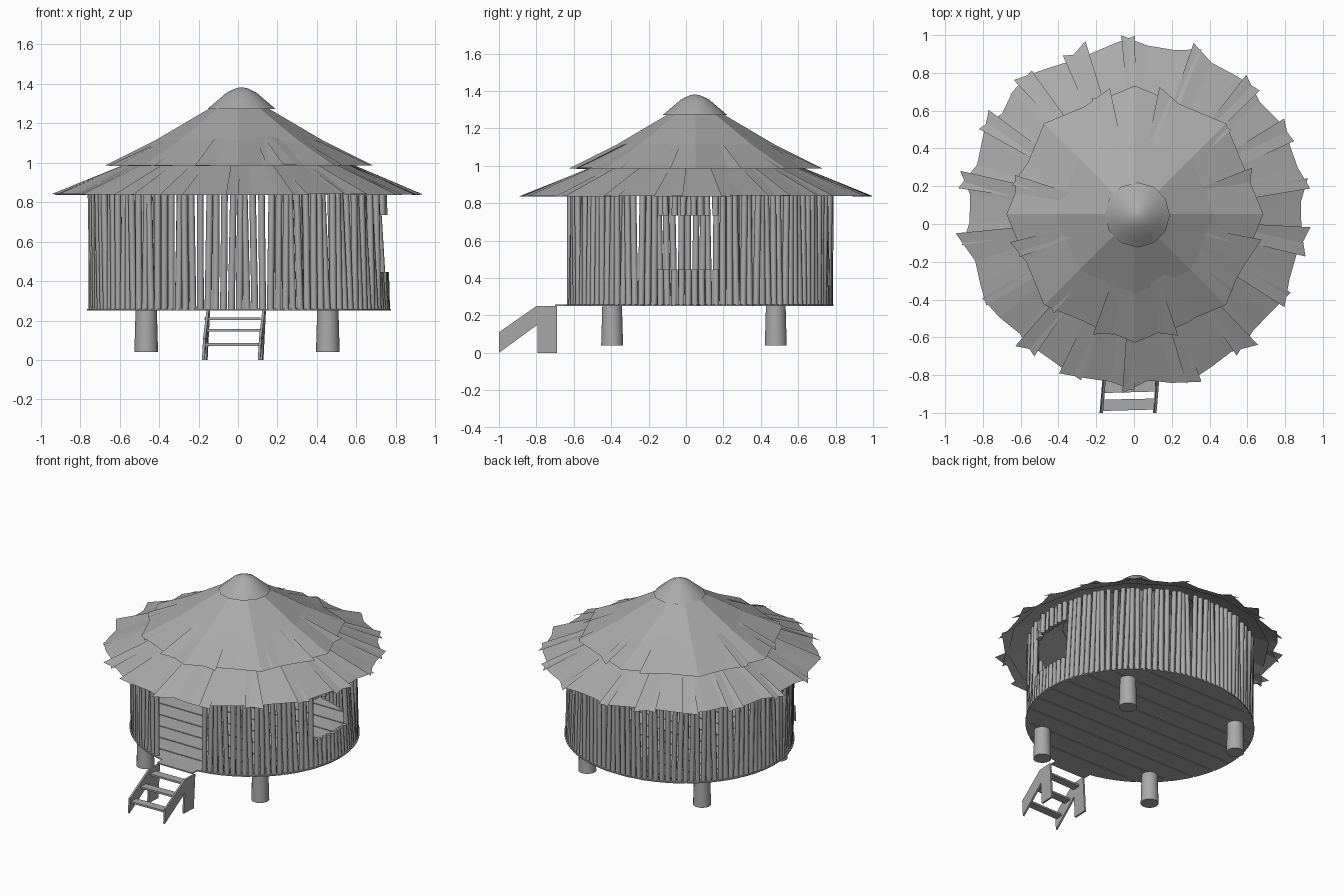
import bpy, bmesh, math, random
from mathutils import Vector

if "Cube" in bpy.data.objects:
    bpy.data.objects.remove(bpy.data.objects["Cube"])

random.seed(7)
CX, CY = 0.006, 0.067           # hut centre
FLOOR = 0.25
GREY = bpy.data.materials.new("dark_grey")
GREY.diffuse_color = (0.4, 0.4, 0.4, 1)
GREY.use_nodes = True
GREY.node_tree.nodes["Principled BSDF"].inputs["Base Color"].default_value = GREY.diffuse_color


def finish(bm, name, smooth=False):
    me = bpy.data.meshes.new(name)
    bm.to_mesh(me)
    bm.free()
    me.materials.append(GREY)
    ob = bpy.data.objects.new(name, me)
    bpy.context.collection.objects.link(ob)
    if smooth:
        bpy.context.view_layer.objects.active = ob
        ob.select_set(True)
        bpy.ops.object.shade_smooth_by_angle(angle=math.radians(50))
        ob.select_set(False)
    return ob


def loft(bm, rings, cap=True):
    """Join equal-length rings of points into a tube."""
    vs = [[bm.verts.new(p) for p in r] for r in rings]
    n = len(vs[0])
    for a, b in zip(vs, vs[1:]):
        for i in range(n):
            j = (i + 1) % n
            bm.faces.new((a[i], a[j], b[j], b[i]))
    if cap:
        bm.faces.new(vs[0][::-1])
        bm.faces.new(vs[-1])


def ring(x, y, z, r, n, turn=0.0):
    return [Vector((x + r * math.cos(turn + math.tau * i / n),
                    y + r * math.sin(turn + math.tau * i / n), z)) for i in range(n)]


def prism(bm, pts, offset):
    """Extrude a closed outline along a vector."""
    loft(bm, [[Vector(p) for p in pts], [Vector(p) + Vector(offset) for p in pts]])
    bmesh.ops.recalc_face_normals(bm, faces=bm.faces)


# legs
for i, (x, y) in enumerate([(-0.465, -0.395), (0.455, -0.395), (-0.465, 0.48), (0.455, 0.48)]):
    bm = bmesh.new()
    loft(bm, [ring(x, y, 0.04, 0.06, 14), ring(x, y, FLOOR, 0.054, 14)])
    finish(bm, f"leg_{i + 1}", True)

# floor planks running left to right, trimmed to an oval
bm = bmesh.new()
RX, RY, PLANKS = 0.77, 0.725, 10
w = 2 * RY / PLANKS
for k in range(PLANKS):
    y0, y1 = -RY + k * w + 0.004, -RY + (k + 1) * w - 0.004
    ys = [y0 + (y1 - y0) * t / 6 for t in range(7)]
    half = [RX * math.sqrt(max(0.0001, 1 - (y / RY) ** 2)) for y in ys]
    pts = [(CX + h, CY + y, FLOOR) for y, h in zip(ys, half)]
    pts += [(CX - h, CY + y, FLOOR) for y, h in reversed(list(zip(ys, half)))]
    prism(bm, pts, (0, 0, 0.008))
finish(bm, "floor_planks")

# wall poles with a door gap at the front and a window gap on the right
bm = bmesh.new()
N = 118
WX, WY = 0.747, 0.702


def pole(x, y, lean, z0, z1):
    rings = []
    for z in (z0, z1):
        t = (z - FLOOR) / 0.62
        rings.append(ring(x + lean[0] * t, y + lean[1] * t, z, 0.0175 - 0.001 * t, 8))
    loft(bm, rings)


for i in range(N):
    a = math.tau * (i + 0.5) / N
    x, y = CX + WX * math.cos(a), CY + WY * math.sin(a)
    lean = (random.uniform(-0.014, 0.014) - 0.025 * max(0, math.cos(a)),
            random.uniform(-0.014, 0.014))
    if y < 0 and -0.2 < x < 0.15:
        continue
    if x > 0 and -0.155 < y < 0.195:
        pole(x, y, lean, FLOOR, 0.445)
        pole(x, y, lean, 0.735, 0.88)
    else:
        pole(x, y, lean, FLOOR, 0.88)
finish(bm, "wall_poles", True)

# roof: underlying cones
RXC, RYC = 0.005, 0.052


def cone(name, profile, n):
    bm = bmesh.new()
    loft(bm, [ring(RXC, RYC, z, r, n) for r, z in profile], False)
    bmesh.ops.recalc_face_normals(bm, faces=bm.faces)
    return finish(bm, name)


cone("lower_thatch_base", [(0.86, 0.845), (0.5, 1.0)], 16)
cone("upper_thatch_base", [(0.68, 0.985), (0.42, 1.115), (0.14, 1.28)], 8)
bm = bmesh.new()
loft(bm, [ring(0.018, 0.048, z, r, 12) for r, z in
          [(0.172, 1.272), (0.125, 1.312), (0.075, 1.355), (0.03, 1.376), (0.006, 1.381)]], False)
bmesh.ops.holes_fill(bm, edges=[e for e in bm.edges if e.is_boundary and e.verts[0].co.z > 1.37])
finish(bm, "roof_cap", True)


# roof: overlapping ragged thatch sheets
def thatch(name, n, r_in, z_in, r_out, z_out, ragged, steps):
    bm = bmesh.new()
    for i in range(n):
        mid = math.tau * i / n + random.uniform(-0.04, 0.04)
        span = math.tau / n * 1.3
        lift = random.uniform(0, 0.01)
        top, low = [], []
        for k in range(steps + 1):
            t = k / steps - 0.5
            a = mid + span * t
            r = r_out + ragged * (random.uniform(-0.5, 0.2) + (0.75 if k in (0, steps) else 0))
            skew = random.uniform(-0.02, 0.02)
            low.append(bm.verts.new((RXC + r * math.cos(a + skew), RYC + r * math.sin(a + skew),
                                     z_out + lift * 0.6)))
            top.append(bm.verts.new((RXC + r_in * math.cos(a), RYC + r_in * math.sin(a),
                                     z_in + lift)))
        for k in range(steps):
            bm.faces.new((low[k], low[k + 1], top[k + 1], top[k]))
    finish(bm, name)


thatch("lower_thatch", 18, 0.50, 1.015, 0.905, 0.835, 0.06, 3)
thatch("upper_thatch", 12, 0.34, 1.135, 0.635, 0.982, 0.055, 3)

# steps: two stringers, three treads and a landing board
side = [(-1.0, 0.0), (-1.0, 0.11), (-0.80, 0.25), (-0.69, 0.25), (-0.69, 0.0),
        (-0.795, 0.0), (-0.795, 0.15)]
for name, x, lean in (("left_stringer", -0.175, 0.05), ("right_stringer", 0.108, 0.05)):
    bm = bmesh.new()
    pts = [(x + 0.05 * (y + 0.9) + lean * (z - 0.05), y, z) for y, z in side]
    prism(bm, pts, (0.013, 0, 0))
    finish(bm, name)
for i, (y, z) in enumerate([(-0.99, 0.072), (-0.895, 0.145), (-0.795, 0.202)]):
    bm = bmesh.new()
    prism(bm, [(-0.17, y, z), (0.115, y + 0.008, z), (0.115, y + 0.066, z), (-0.17, y + 0.06, z)],
          (0, 0, 0.013))
    finish(bm, f"tread_{i + 1}")
bm = bmesh.new()
prism(bm, [(-0.16, -0.70, 0.25), (0.125, -0.70, 0.25), (0.125, -0.60, 0.25), (-0.16, -0.60, 0.25)],
      (0, 0, 0.008))
finish(bm, "landing_board")
